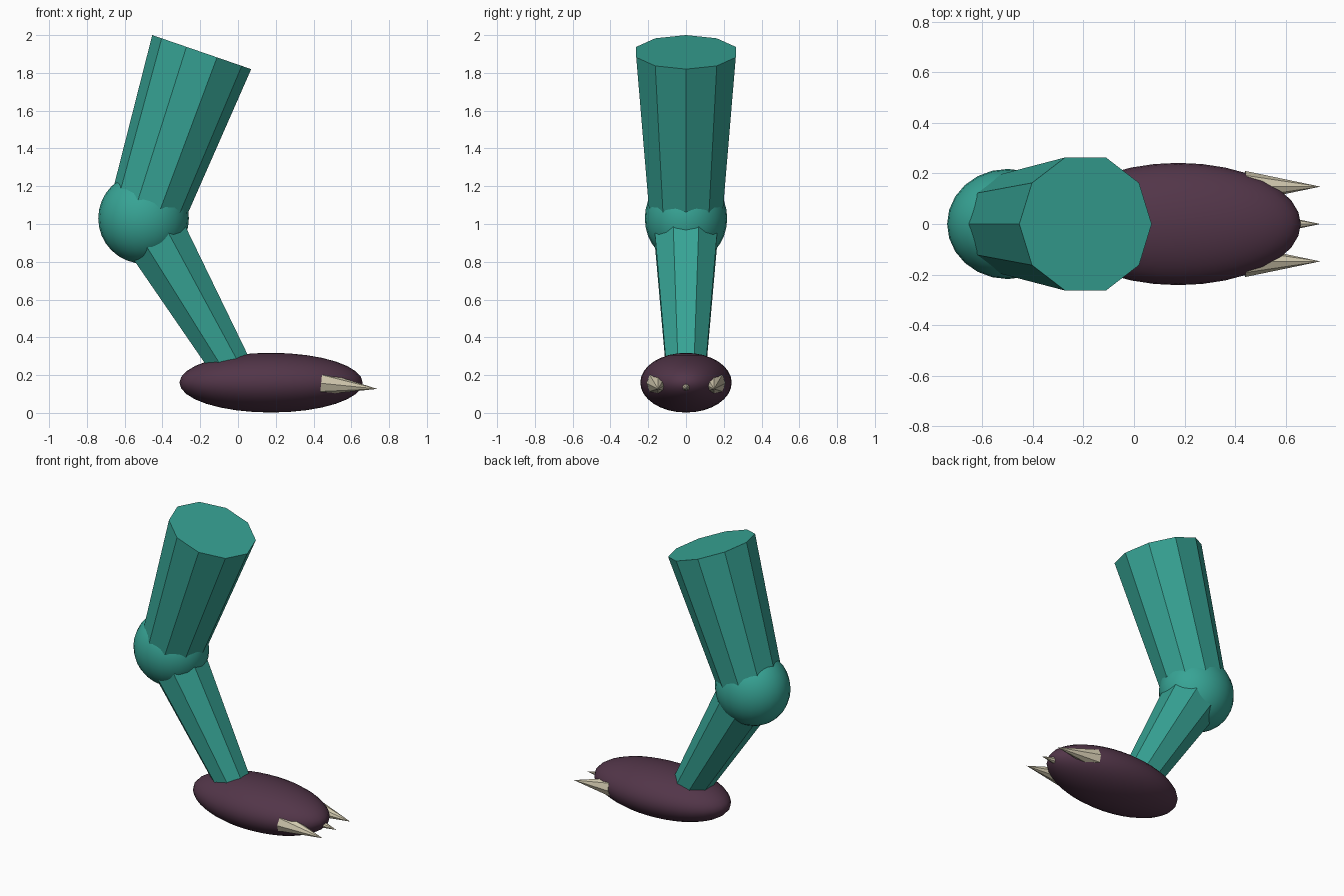
import bpy, math
from mathutils import Vector, Matrix

if "Cube" in bpy.data.objects:
    bpy.data.objects.remove(bpy.data.objects["Cube"])


def material(name, rgb):
    m = bpy.data.materials.new(name)
    m.use_nodes = True
    m.diffuse_color = (*rgb, 1)
    m.node_tree.nodes["Principled BSDF"].inputs["Base Color"].default_value = (*rgb, 1)
    return m


teal = material("teal skin", (0.038, 0.37, 0.30))
plum = material("dark plum foot", (0.085, 0.036, 0.066))
bone = material("bone claw", (0.66, 0.60, 0.44))


def finish(name, mat):
    ob = bpy.context.object
    ob.name = name
    ob.data.materials.append(mat)
    return ob


def tapered(name, start, end, r1, r2, sides, turn, mat):
    """Flat-sided cone from start to end, with its local y along world y."""
    start, end = Vector(start), Vector(end)
    z = (end - start).normalized()
    y = Vector((0, 1, 0))
    x = y.cross(z)
    bpy.ops.mesh.primitive_cone_add(vertices=sides, radius1=r1, radius2=r2,
                                    depth=(end - start).length)
    ob = finish(name, mat)
    ob.data.transform(Matrix.Rotation(turn, 4, "Z"))
    ob.matrix_world = Matrix.Translation((start + end) / 2) @ Matrix((x, y, z)).transposed().to_4x4()


def ellipsoid(name, centre, radii, segments, rings, mat):
    bpy.ops.mesh.primitive_uv_sphere_add(segments=segments, ring_count=rings,
                                         radius=1, location=centre)
    finish(name, mat).scale = radii
    bpy.ops.object.shade_smooth()


# Leg: ten-sided thigh, round knee, eight-sided shin
tapered("thigh", (-0.495, 0, 1.03), (-0.192, 0, 1.91), 0.2, 0.277, 10, math.pi / 2, teal)
ellipsoid("knee", (-0.5, 0, 1.03), (0.24, 0.218, 0.24), 24, 16, teal)
tapered("shin", (-0.495, 0, 1.035), (0.01, 0, 0.167), 0.189, 0.107, 8, math.pi / 8, teal)

# Foot and three claws
ellipsoid("foot", (0.175, 0, 0.16), (0.485, 0.242, 0.158), 32, 16, plum)
for side, y in (("right", -0.148), ("middle", 0), ("left", 0.148)):
    tapered(side + "_claw", (0.44, y, 0.157), (0.738, y, 0.127), 0.062, 0, 8, 0, bone)
